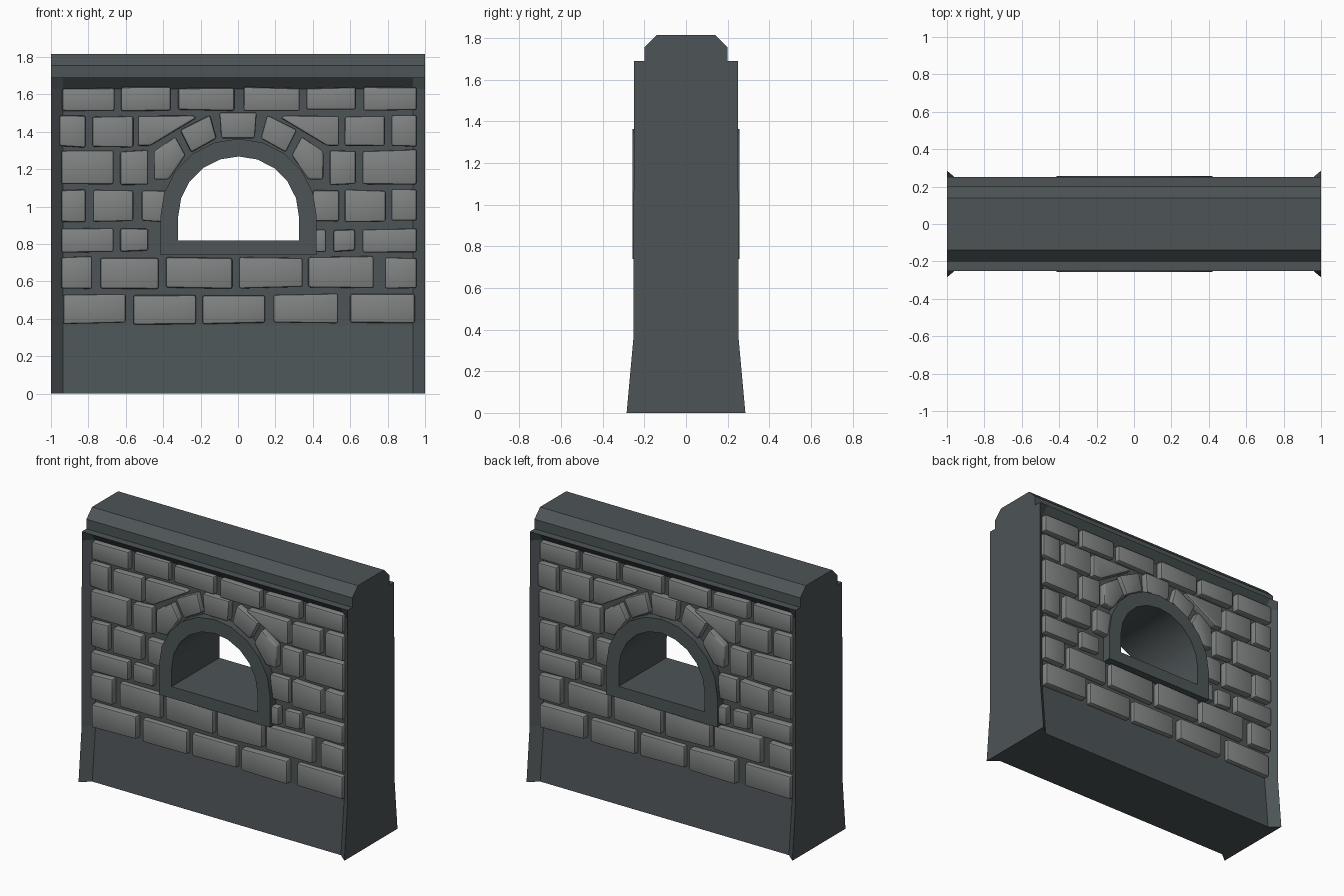
import bpy, bmesh, math, random
from mathutils import Matrix

if "Cube" in bpy.data.objects:
    bpy.data.objects.remove(bpy.data.objects["Cube"])

random.seed(4)


def material(name, c):
    m = bpy.data.materials.new(name)
    m.diffuse_color = (*c, 1)
    m.use_nodes = True
    m.node_tree.nodes["Principled BSDF"].inputs["Base Color"].default_value = m.diffuse_color
    return m


DARK = material("dark_stone", (0.075, 0.09, 0.095))
LIGHT = material("light_stone", (0.22, 0.23, 0.23))


def make(name, bm, mat):
    bmesh.ops.recalc_face_normals(bm, faces=bm.faces[:])
    me = bpy.data.meshes.new(name)
    bm.to_mesh(me)
    bm.free()
    ob = bpy.data.objects.new(name, me)
    bpy.context.collection.objects.link(ob)
    if mat:
        me.materials.append(mat)
    return ob


def activate(ob):
    bpy.ops.object.select_all(action='DESELECT')
    ob.select_set(True)
    bpy.context.view_layer.objects.active = ob


def loft(bm, rings, closed=False):
    """Skin equal-length rings; cap the ends, or join last to first."""
    vs = [[bm.verts.new(p) for p in r] for r in rings]
    pairs = list(zip(vs, vs[1:])) + ([(vs[-1], vs[0])] if closed else [])
    for a, b in pairs:
        for i in range(len(a)):
            j = (i + 1) % len(a)
            bm.faces.new((a[i], a[j], b[j], b[i]))
    if not closed:
        bm.faces.new(vs[0])
        bm.faces.new(vs[-1])


# Wall body: flared end profile stepping in to a recessed panel
outer = [(.285, 0), (.252, .365), (.25, 1.63), (.25, 1.69), (.2, 1.69), (.2, 1.755), (.14, 1.815)]
inner = [(.23, 0), (.195, .365), (.195, 1.63)] + outer[3:]


def section(x, half):
    return [(x, y, z) for y, z in half] + [(x, -y, z) for y, z in reversed(half)]


bm = bmesh.new()
loft(bm, [section(-1, outer), section(-.935, inner), section(.935, inner), section(1, outer)])
wall = make("wall_body", bm, DARK)


# Arched window: outline with a flat sill and half-round head
def arch(r, sill, n=10, cx=.003, cz=.945):
    head = [(cx + r * math.cos(math.pi * i / n), cz + r * math.sin(math.pi * i / n)) for i in range(n + 1)]
    return head + [(cx - r, sill), (cx + r, sill)]


def at_y(outline, y):
    return [(x, y, z) for x, z in outline]


bm = bmesh.new()
mid = arch(.37, .78)
loft(bm, [at_y(mid, -.5), at_y(mid, .5)])
cutter = make("window_cutter", bm, None)
cutter.hide_render = True
mod = wall.modifiers.new("opening", 'BOOLEAN')
mod.operation = 'DIFFERENCE'
mod.solver = 'EXACT'
mod.object = cutter
activate(wall)
bpy.ops.object.modifier_apply(modifier=mod.name)
bpy.data.objects.remove(cutter)

# Window surround lining the whole opening
bm = bmesh.new()
big, small = arch(.418, .74), arch(.323, .82)
loft(bm, [at_y(big, -.256), at_y(big, .256), at_y(small, .256), at_y(small, -.256)], closed=True)
frame = make("window_surround", bm, DARK)
activate(frame)
bpy.ops.object.shade_smooth_by_angle(angle=math.radians(25))

# Brick courses: (bottom, top, [left, right, left, right ...])
courses = [
    (1.515, 1.635, [-.94, -.66, -.625, -.36, -.32, -.02, .03, .33, .365, .63, .67, .955]),
    (1.32, 1.485, [-.955, -.815, -.78, -.56, .57, .785, .82, .955]),
    (1.12, 1.30, [-.945, -.665, -.63, -.48, .49, .63, .665, .955]),
    (.92, 1.09, [-.945, -.815, -.775, -.56, -.515, -.38, .40, .54, .57, .79, .82, .955]),
    (.76, .88, [-.945, -.665, -.63, -.48, .40, .47, .51, .625, .665, .955]),
    (.565, .73, [-.945, -.78, -.735, -.425, -.385, -.03, .005, .345, .375, .725, .785, .955]),
    (.375, .53, [-.935, -.6, -.56, -.225, -.19, .145, .19, .535, .6, .945]),
]
stones = []
for z0, z1, xs in courses:
    for a, b in zip(xs[::2], xs[1::2]):
        j = lambda: random.uniform(-.006, .006)
        stones.append([(a, z0 + j()), (b, z0 + j()), (b, z1 + j()), (a, z1 + j())])

# Arch stones, mirrored either side of the keystone
keystone = [(-.09, 1.365), (.09, 1.365), (.10, 1.505), (-.10, 1.505)]
left = [
    [(-.25, 1.29), (-.115, 1.365), (-.15, 1.49), (-.31, 1.41)],
    [(-.45, 1.145), (-.37, 1.145), (-.28, 1.275), (-.335, 1.375), (-.45, 1.295)],
    [(-.535, 1.325), (-.47, 1.325), (-.22, 1.475), (-.24, 1.487), (-.535, 1.485)],
]
stones.append(keystone)
for s in left:
    stones.append(s)
    stones.append([(.006 - x, z) for x, z in reversed(s)])


# Bricks on the front, and the same face turned round for the back
bm = bmesh.new()
for s in stones:
    y = -random.uniform(.228, .243)
    loft(bm, [at_y(s, -.17), at_y(s, y)])
bricks = make("bricks_front", bm, LIGHT)
bev = bricks.modifiers.new("worn_edges", 'BEVEL')
bev.width = .012
bev.segments = 2
activate(bricks)
bpy.ops.object.modifier_apply(modifier=bev.name)
bpy.ops.object.shade_smooth_by_angle(angle=math.radians(40))
back = bricks.copy()
back.name = "bricks_back"
back.data = bricks.data.copy()
back.data.transform(Matrix.Rotation(math.pi, 4, 'Z'))
bpy.context.collection.objects.link(back)
